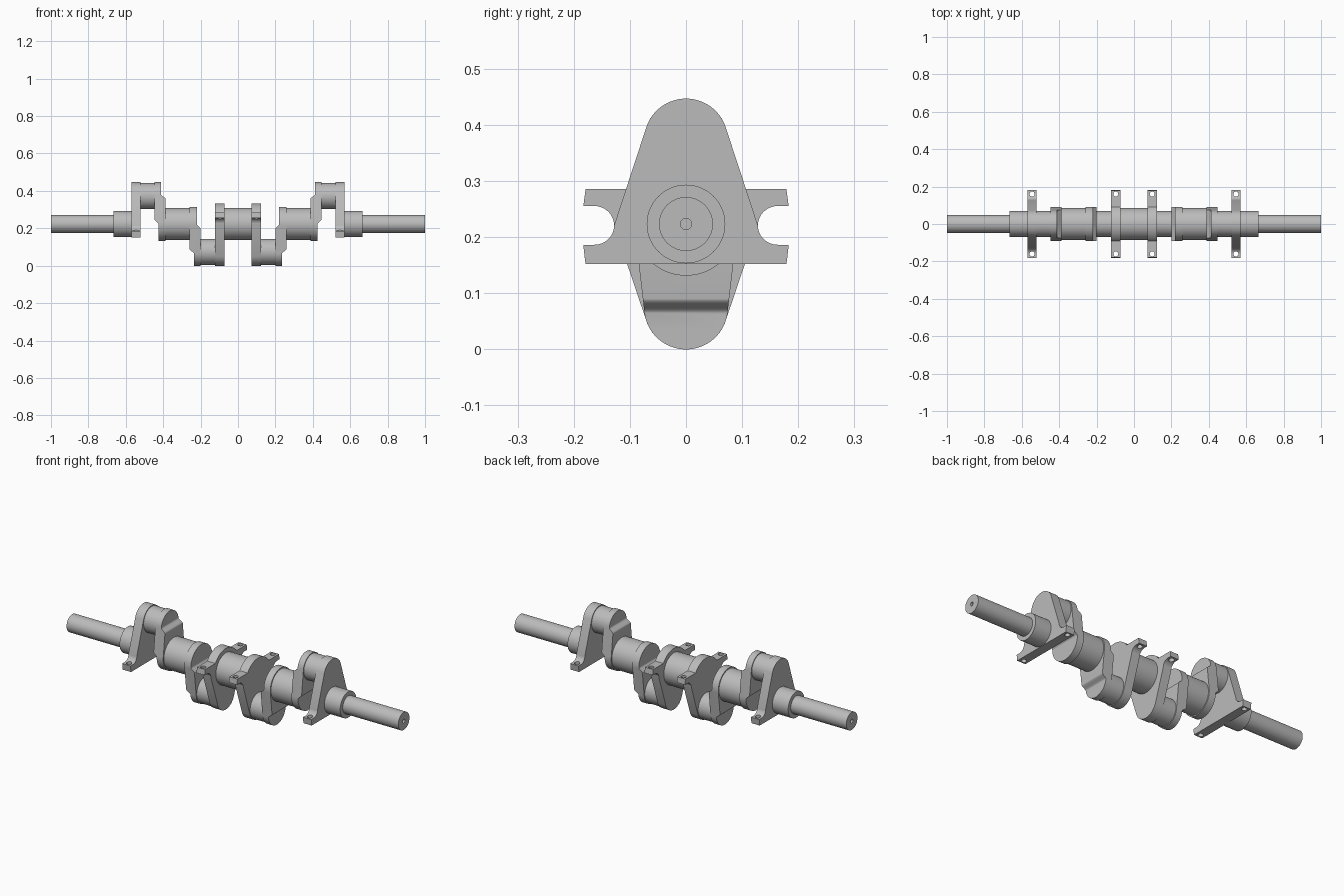
import bpy, bmesh, math
from mathutils import Vector

if "Cube" in bpy.data.objects:
    bpy.data.objects.remove(bpy.data.objects["Cube"])

AXIS, THROW = 0.223, 0.149

steel = bpy.data.materials.new("steel_grey")
steel.diffuse_color = (0.5, 0.5, 0.5, 1)
steel.use_nodes = True
steel.node_tree.nodes["Principled BSDF"].inputs["Base Color"].default_value = steel.diffuse_color


def arc(cx, cy, r, a0, a1, n=24):
    return [(cx + r * math.cos(math.radians(a0 + (a1 - a0) * i / n)),
             cy + r * math.sin(math.radians(a0 + (a1 - a0) * i / n))) for i in range(n + 1)]


def prism(name, pts, plane, lo, hi):
    """Extrude a 2D outline from lo to hi along x ('yz'), y ('xz') or z ('xy')."""
    place = {"yz": lambda p, d: (d, p[0], p[1]),
             "xz": lambda p, d: (p[0], d, p[1]),
             "xy": lambda p, d: (p[0], p[1], d)}[plane]
    bm = bmesh.new()
    a = [bm.verts.new(place(p, lo)) for p in pts]
    b = [bm.verts.new(place(p, hi)) for p in pts]
    bm.faces.new(a)
    bm.faces.new(b)
    for i in range(len(pts)):
        j = (i + 1) % len(pts)
        bm.faces.new((a[i], a[j], b[j], b[i]))
    bmesh.ops.recalc_face_normals(bm, faces=bm.faces[:])
    me = bpy.data.meshes.new(name)
    bm.to_mesh(me)
    bm.free()
    me.materials.append(steel)
    ob = bpy.data.objects.new(name, me)
    bpy.context.collection.objects.link(ob)
    return ob


def rod(name, x0, x1, r, z=AXIS):
    return prism(name, arc(0, z, r, 0, 360, 64)[:-1], "yz", min(x0, x1), max(x0, x1))


def boolean(ob, cutter, op):
    """Apply a boolean and discard the cutter."""
    mod = ob.modifiers.new("cut", "BOOLEAN")
    mod.operation, mod.object, mod.solver = op, cutter, "EXACT"
    me = bpy.data.meshes.new_from_object(ob.evaluated_get(bpy.context.evaluated_depsgraph_get()))
    ob.modifiers.clear()
    ob.data = me
    bpy.data.objects.remove(cutter)


def mirrored(half):
    """Close a right-hand outline with its left-hand mirror image."""
    return half + [(-y, z) for y, z in reversed(half) if abs(y) > 1e-5]


def lug_web(name, x0, x1, up, rounded):
    """Crank web with two drilled bolt lugs; up = +1 or -1 is the throw direction."""
    base, inner = (-0.062, -0.032) if rounded else (-0.071, -0.037)
    half = arc(0, 0, 0.11, -90, -34.3, 14) if rounded else []
    half += [(0.179, base), (0.181, base + 0.015), (0.183, inner),
             (0.163, inner)]
    half += arc(0.163, inner + 0.035, 0.035, -90, -180, 12)[1:]
    half += arc(0, THROW, 0.0745, 18.5, 90, 20)
    pts = [(y, AXIS + up * z) for y, z in mirrored(half)]
    ob = prism(name, pts, "yz", x0, x1)
    for y in (-0.16, 0.16):
        zc = AXIS + up * (base + inner) / 2
        hole = prism("hole", arc((x0 + x1) / 2, y, 0.0135, 0, 360, 24)[:-1], "xy", zc - 0.05, zc + 0.05)
        boolean(ob, hole, "DIFFERENCE")
    return ob


def ease(xa, za, xb, zb, n=10):
    """S-shaped step between two offset faces."""
    return [(xa + (xb - xa) * (1 - math.cos(math.pi * i / n)) / 2, za + (zb - za) * i / n)
            for i in range(n + 1)]


def offset_web(name, s, jx, toward, up):
    """Web from a main journal to a pin, stepping sideways away from the journal.
    jx = journal end, toward = +1/-1 the direction of the pin along x."""
    r1, r2 = 0.092, 0.0745
    t = math.degrees(math.asin((r1 - r2) / THROW))
    half = arc(0, 0, r1, -90, t, 28) + arc(0, THROW, r2, t, 90, 24)
    ob = prism(name, [(y, AXIS + up * z) for y, z in mirrored(half)], "yz", s * jx - 0.1, s * jx + 0.1)
    side = [(-0.037, -0.2)] + ease(-0.037, 0.133, -0.013, 0.159) + [(-0.013, 0.4), (0.022, 0.4)]
    side += ease(0.022, 0.026, 0.002, 0.0) + [(0.002, -0.2)]
    cutter = prism("side", [(s * (jx + toward * x), AXIS + up * z) for x, z in side], "xz", -0.3, 0.3)
    boolean(ob, cutter, "INTERSECT")
    return ob


# Central main journal
rod("centre_journal", -0.08, 0.08, 0.086)

for s, tag in ((-1, "left"), (1, "right")):
    # End shaft with a small centre drilling, and its stepped journal
    shaft = rod(tag + "_end_shaft", s * 0.65, s * 1.0, 0.048)
    boolean(shaft, rod("drill", s * 0.96, s * 1.05, 0.01), "DIFFERENCE")
    rod(tag + "_end_journal", s * 0.56, s * 0.665, 0.07)

    # Raised outer throw
    a, b = sorted((s * 0.52, s * 0.57))
    lug_web(tag + "_outer_web", a, b, 1, False)
    rod(tag + "_upper_pin", s * 0.43, s * 0.53, 0.07, AXIS + THROW)
    offset_web(tag + "_upper_offset_web", s, 0.424, 1, 1)

    # Intermediate main journal
    rod(tag + "_main_journal", s * 0.235, s * 0.41, 0.086)

    # Lowered inner throw
    offset_web(tag + "_lower_offset_web", s, 0.222, -1, -1)
    rod(tag + "_lower_pin", s * 0.11, s * 0.22, 0.07, AXIS - THROW)
    a, b = sorted((s * 0.073, s * 0.122))
    lug_web(tag + "_inner_web", a, b, -1, True)

# Smooth curved sides, sharp edges
for ob in bpy.data.objects:
    ob.select_set(True)
    bpy.context.view_layer.objects.active = ob
bpy.ops.object.shade_smooth_by_angle(angle=math.radians(25))
